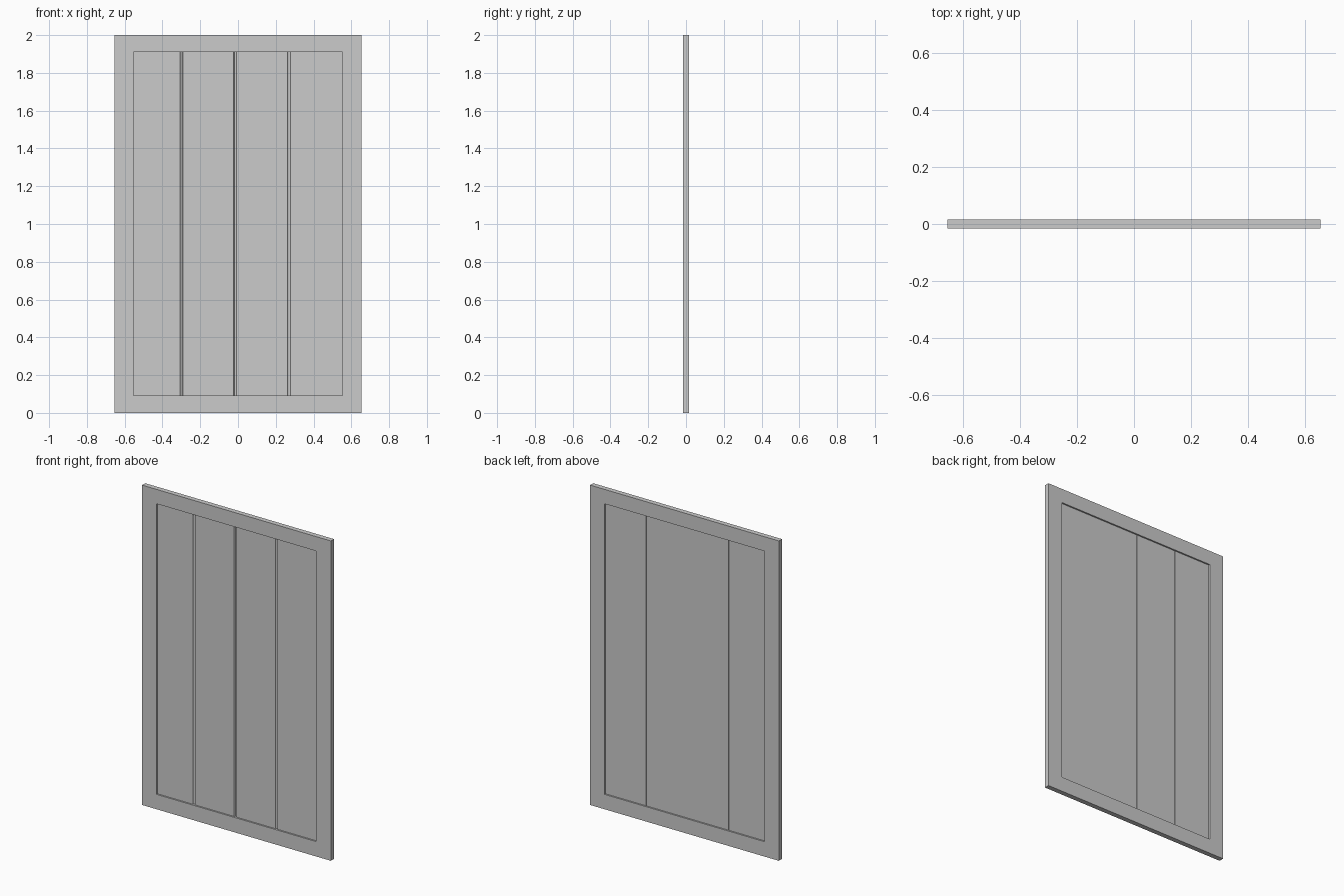
import bpy, bmesh

if "Cube" in bpy.data.objects:
    bpy.data.objects.remove(bpy.data.objects["Cube"])

W, H, T = 0.653, 2.0, 0.0155            # half width, height, half thickness
X0, X1, Z0, Z1 = -0.554, 0.552, 0.093, 1.91   # opening in the frame
PANEL = 0.006                           # half thickness of the boards
JOINTS = [-0.30, -0.015, 0.27]          # board joints


def finish(name, bm):
    bmesh.ops.recalc_face_normals(bm, faces=bm.faces)
    mesh = bpy.data.meshes.new(name)
    bm.to_mesh(mesh)
    bm.free()
    obj = bpy.data.objects.new(name, mesh)
    bpy.context.collection.objects.link(obj)
    return obj


def extrude_profile(name, points, z0, z1):
    """Closed x-y outline extruded upwards."""
    bm = bmesh.new()
    face = bm.faces.new([bm.verts.new((x, y, z0)) for x, y in points])
    top = bmesh.ops.extrude_face_region(bm, geom=[face])
    verts = [g for g in top["geom"] if isinstance(g, bmesh.types.BMVert)]
    bmesh.ops.translate(bm, verts=verts, vec=(0, 0, z1 - z0))
    return finish(name, bm)


# Frame: one rectangular ring
def rect(x0, x1, z0, z1):
    return [(x0, z0), (x1, z0), (x1, z1), (x0, z1)]


bm = bmesh.new()
loops = [[bm.verts.new((x, y, z)) for x, z in r]
         for r in (rect(-W, W, 0, H), rect(X0, X1, Z0, Z1)) for y in (-T, T)]
outer_f, outer_b, inner_f, inner_b = loops
for a, b in ((outer_f, inner_f), (inner_f, inner_b), (inner_b, outer_b), (outer_b, outer_f)):
    for i in range(4):
        j = (i + 1) % 4
        bm.faces.new((a[i], a[j], b[j], b[i]))
finish("frame", bm)

# Boards: chamfered front edges at the joints, hairline gap at the back
edges = [X0] + JOINTS + [X1]
for i in range(4):
    a, b = edges[i], edges[i + 1]
    if i == 0:
        left = [(a, PANEL), (a, -PANEL)]
    else:
        left = [(a + 0.001, PANEL), (a + 0.001, 0.002), (a + 0.004, 0.0), (a + 0.008, -PANEL)]
    if i == 3:
        right = [(b, -PANEL), (b, PANEL)]
    else:
        right = [(b - 0.008, -PANEL), (b - 0.004, 0.0), (b - 0.001, 0.002), (b - 0.001, PANEL)]
    extrude_profile(f"board_{i + 1}", left + right, Z0, Z1)

# Tongues closing the joints between boards
for i, x in enumerate(JOINTS):
    extrude_profile(f"tongue_{i + 1}",
                    [(x - 0.004, 0.001), (x + 0.004, 0.001),
                     (x + 0.004, 0.004), (x - 0.004, 0.004)], Z0, Z1)
